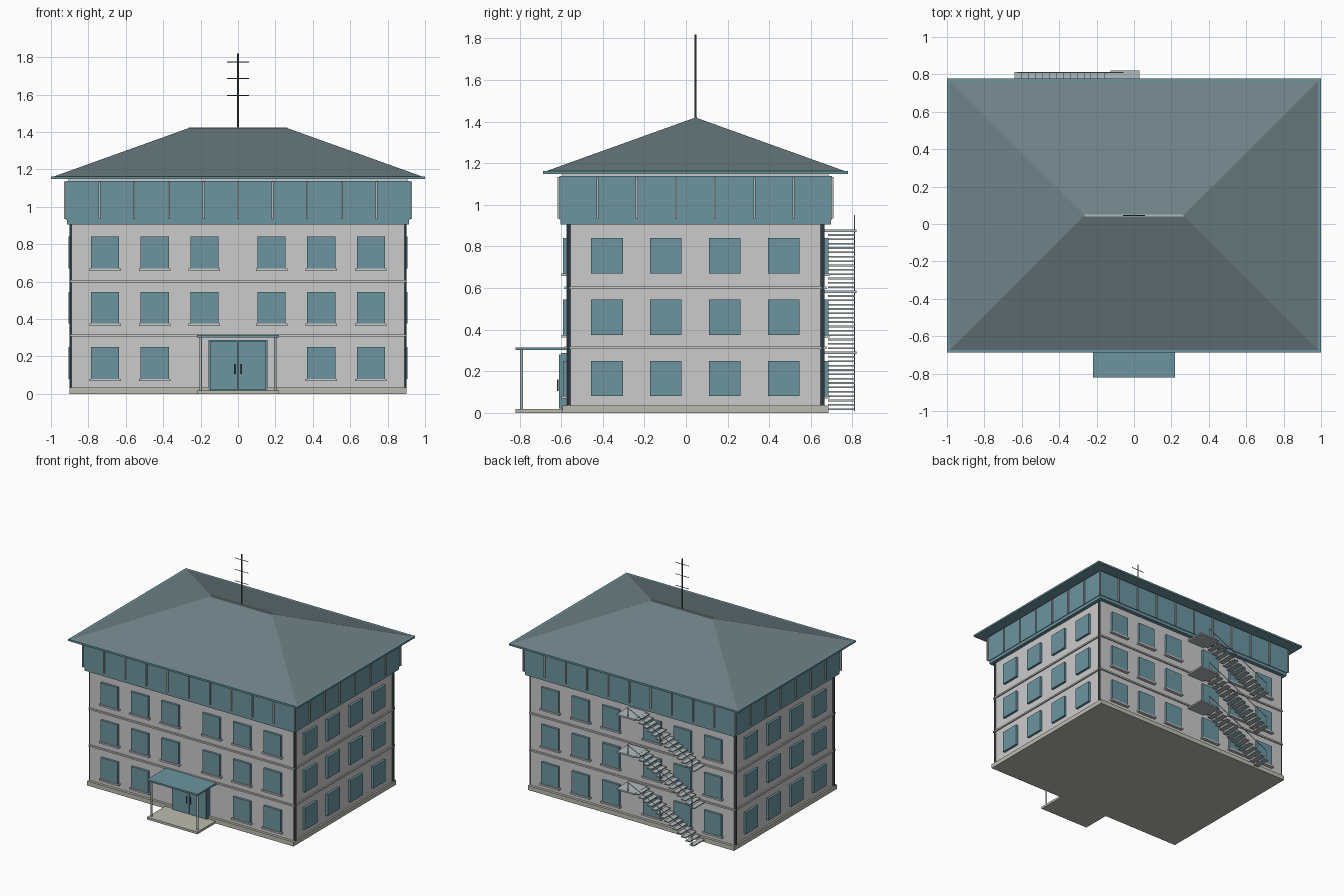
import bpy, bmesh, math
from mathutils import Vector

if "Cube" in bpy.data.objects:
    bpy.data.objects.remove(bpy.data.objects["Cube"])

CY = 0.046                 # building centre in y
WX, WY = 0.887, 0.62       # wall half sizes


def material(name, rgb):
    m = bpy.data.materials.new(name)
    m.diffuse_color = (*rgb, 1)
    m.use_nodes = True
    m.node_tree.nodes["Principled BSDF"].inputs["Base Color"].default_value = m.diffuse_color
    return m


GLASS = material("blue_glass", (0.15, 0.30, 0.35))
ROOF = material("slate", (0.16, 0.22, 0.24))
STONE = material("stone", (0.50, 0.50, 0.43))
DARK = material("dark_metal", (0.08, 0.11, 0.13))
STEEL = material("steel", (0.45, 0.50, 0.51))
WALL = material("render", (0.78, 0.77, 0.76))


def finish(name, bm, mat):
    bmesh.ops.recalc_face_normals(bm, faces=bm.faces)
    me = bpy.data.meshes.new(name)
    bm.to_mesh(me)
    bm.free()
    ob = bpy.data.objects.new(name, me)
    bpy.context.collection.objects.link(ob)
    me.materials.append(mat)
    return ob


def boxes(name, items, mat):
    """One object from boxes given as (x0, x1, y0, y1, z0, z1)."""
    bm = bmesh.new()
    for x0, x1, y0, y1, z0, z1 in items:
        vs = bmesh.ops.create_cube(bm, size=1)["verts"]
        for v in vs:
            v.co = ((x0 + x1) / 2 + v.co.x * (x1 - x0),
                    (y0 + y1) / 2 + v.co.y * (y1 - y0),
                    (z0 + z1) / 2 + v.co.z * (z1 - z0))
    return finish(name, bm, mat)


def rods(name, items, mat, r=0.005, seg=8):
    """One object from round bars given as (start, end)."""
    bm = bmesh.new()
    for a, b in items:
        a, b = Vector(a), Vector(b)
        d = b - a
        vs = bmesh.ops.create_cone(bm, cap_ends=True, segments=seg, radius1=r,
                                   radius2=r, depth=d.length)["verts"]
        q = d.to_track_quat('Z', 'Y')
        for v in vs:
            v.co = q @ v.co + (a + b) / 2
    return finish(name, bm, mat)


def block(hx, hy, z0, z1):
    return (-hx, hx, CY - hy, CY + hy, z0, z1)


# main body, plinth and string courses
boxes("plinth", [block(0.90, 0.64, 0, 0.035)], STONE)
boxes("walls", [block(WX, WY, 0.03, 0.92)], WALL)
boxes("string_courses", [block(WX + 0.01, WY + 0.01, z - 0.006, z + 0.006)
                         for z in (0.312, 0.602)], WALL)

# windows and sills
windows, sills = [], []
P = 0.018
for row, z in enumerate((0.165, 0.46, 0.755)):
    z0, z1 = z - 0.085, z + 0.085
    for c in (-0.71, -0.445, -0.18, 0.18, 0.445, 0.71):
        for s in (-1, 1):
            if s < 0 and row == 0 and abs(c) < 0.2:
                continue               # entrance takes this place
            wall = CY + s * WY
            ys = sorted((wall - s * 0.01, wall + s * P))
            windows.append((c - 0.075, c + 0.075, *ys, z0, z1))
            ys = sorted((wall - s * 0.01, wall + s * (P + 0.007)))
            sills.append((c - 0.085, c + 0.085, *ys, z0 - 0.012, z0))
    for y in (-0.38, -0.098, 0.186, 0.47):
        for s in (-1, 1):
            xs = sorted((s * (WX - 0.01), s * (WX + P)))
            windows.append((*xs, y - 0.076, y + 0.076, z0, z1))
boxes("windows", windows, GLASS)
boxes("window_sills", sills, WALL)

# corner downpipes
rods("downpipes", [((sx * 0.893, CY + sy * 0.61, 0.035),
                    (sx * 0.893, CY + sy * 0.61, 0.91))
                   for sx in (-1, 1) for sy in (-1, 1)], DARK, 0.009)

# glazed top storey
boxes("gallery_base", [block(0.915, 0.65, 0.905, 0.935)], GLASS)
boxes("gallery_glazing", [block(0.92, 0.655, 0.93, 1.138)], GLASS)
boxes("gallery_head", [block(0.905, 0.64, 1.13, 1.155)], WALL)
mullions = []
for s in (-1, 1):
    for i in range(11):
        x, y = -0.925 + 0.185 * i, CY + s * 0.658
        mullions.append((x - 0.005, x + 0.005, y - 0.006, y + 0.006, 0.935, 1.135))
    for i in range(1, 7):
        x, y = s * 0.923, CY - 0.66 + 1.32 / 7 * i
        mullions.append((x - 0.006, x + 0.006, y - 0.005, y + 0.005, 0.935, 1.135))
boxes("gallery_mullions", mullions, STEEL)

# hipped roof with fascia and ridge cap
boxes("eaves_fascia", [block(1.0, 0.733, 1.148, 1.162)], GLASS)
bm = bmesh.new()
base = [bm.verts.new((sx * 0.99, CY + sy * 0.724, 1.16))
        for sx, sy in ((-1, -1), (1, -1), (1, 1), (-1, 1))]
left, right = [bm.verts.new((s * 0.265, CY, 1.42)) for s in (-1, 1)]
a, b, c, d = base
for f in ((a, b, right, left), (c, d, left, right), (b, c, right),
          (d, a, left), (d, c, b, a)):
    bm.faces.new(f)
finish("hipped_roof", bm, ROOF)
boxes("ridge_cap", [block(0.265, 0.006, 1.414, 1.425)], STEEL)

# antenna
rods("antenna_mast", [((0, CY, 1.41), (0, CY, 1.82))], DARK, 0.005)
rods("antenna_bars", [((-0.058, CY, z), (0.058, CY, z))
                      for z in (1.595, 1.685, 1.775)], DARK, 0.0025, 6)

# entrance: step, double door, canopy
boxes("entrance_step", [(-0.22, 0.22, -0.82, -0.57, 0, 0.018)], STONE)
boxes("door_frame", [(-0.157, 0.157, -0.60, -0.56, 0.018, 0.287)], GLASS)
boxes("door_leaves", [(-0.15, -0.002, -0.61, -0.58, 0.02, 0.28),
                      (0.002, 0.15, -0.61, -0.58, 0.02, 0.28)], GLASS)
rods("door_handles", [((x, -0.617, 0.105), (x, -0.617, 0.16))
                      for x in (-0.018, 0.018)], DARK, 0.004)
boxes("canopy", [(-0.22, 0.22, -0.82, -0.565, 0.302, 0.315)], GLASS)
rods("canopy_posts", [((x, -0.79, 0.015), (x, -0.79, 0.305))
                      for x in (-0.2, 0.2)], STEEL, 0.007, 12)

# fire escape on the back: three equal flights with landings and rails
treads, landings, rails = [], [], []
N, X0, X1, RISE = 14, -0.64, -0.12, 0.293
Y0, Y1 = 0.682, 0.812
run = (X1 - X0) / N
for k in range(3):
    zb = 0.008 + k * RISE
    for i in range(N):
        x, z = X0 + run * i, zb + 0.01 + RISE * i / N
        treads.append((x, x + run * 1.05, Y0, Y1, z - 0.004, z + 0.004))
    zt = zb + RISE - 0.012
    landings.append((X1 - 0.005, 0.03, 0.66, 0.82, zt - 0.006, zt + 0.006))
    y = Y1 - 0.002
    rails.append(((X0 + 0.02, y, zb + 0.09), (X1 + 0.06, y, zt + 0.075)))
    for i in range(3):
        t = i / 2
        x = X0 + 0.02 + (X1 + 0.04 - X0) * t
        z = zb + (RISE - 0.012) * t
        rails.append(((x, y, z), (x, y, z + 0.088 - 0.013 * t)))
boxes("stair_treads", treads, STEEL)
boxes("stair_landings", landings, STEEL)
rods("stair_rails", rails, STEEL, 0.003, 6)
